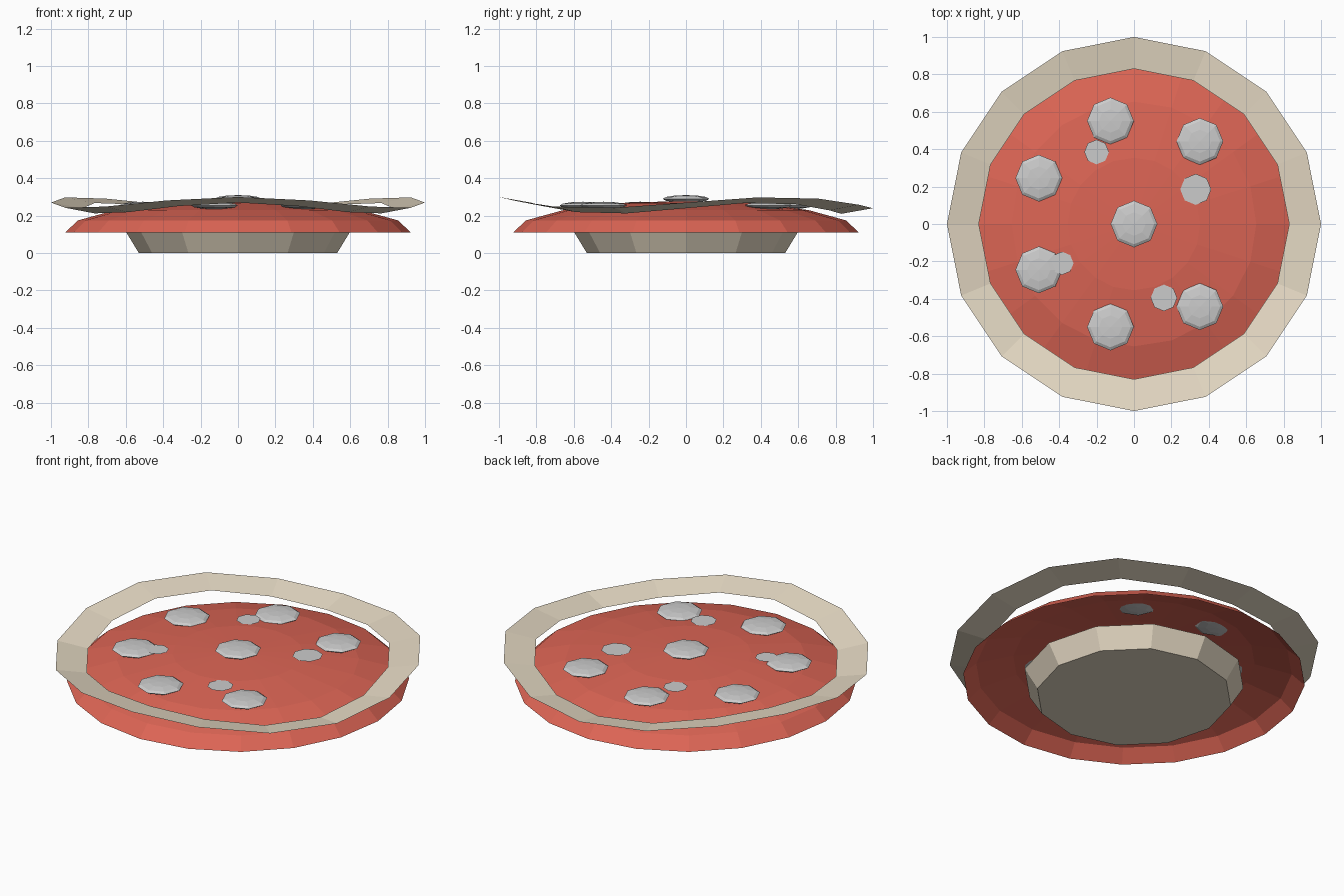
import bpy, bmesh
from math import sin, cos, pi, sqrt

if "Cube" in bpy.data.objects:
    bpy.data.objects.remove(bpy.data.objects["Cube"])


def material(name, rgb):
    m = bpy.data.materials.new(name)
    m.diffuse_color = (*rgb, 1)
    m.use_nodes = True
    m.node_tree.nodes["Principled BSDF"].inputs["Base Color"].default_value = m.diffuse_color
    return m


red = material("red", (0.72, 0.13, 0.09))
cream = material("cream", (0.80, 0.71, 0.56))


def finish(bm, name, mat=None):
    me = bpy.data.meshes.new(name)
    bm.to_mesh(me)
    bm.free()
    ob = bpy.data.objects.new(name, me)
    bpy.context.collection.objects.link(ob)
    if mat:
        me.materials.append(mat)
    return ob


def loft(name, n, rings, mat, closed=False, apex=None):
    """Join rings of n points; each ring is (radius, height function of angle)."""
    bm = bmesh.new()
    loops = []
    for r, h in rings:
        angles = [2 * pi * i / n for i in range(n)]
        loops.append([bm.verts.new((r * cos(a), r * sin(a), h(a))) for a in angles])
    for lo, hi in zip(loops, loops[1:]):
        for i in range(n):
            j = (i + 1) % n
            bm.faces.new((lo[i], lo[j], hi[j], hi[i]))
    if closed:
        bm.faces.new(loops[0][::-1])
        bm.faces.new(loops[-1])
    if apex is not None:
        tip = bm.verts.new((0, 0, apex))
        for i in range(n):
            bm.faces.new((loops[-1][i], loops[-1][(i + 1) % n], tip))
    return finish(bm, name, mat)


def level(z):
    return lambda a: z


CAP_R, CAP_Z, CAP_H = 0.925, 0.11, 0.17


def cap_height(x, y):
    return CAP_Z + CAP_H * sqrt(1 - (x * x + y * y) / CAP_R ** 2)


# Tapered foot
loft("base", 12, [(0.53, level(0)), (0.60, level(0.115))], cream, closed=True)

# Open flattened dome
rings = [(CAP_R * cos(k * pi / 8), level(CAP_Z + CAP_H * sin(k * pi / 8))) for k in range(4)]
loft("dome", 20, rings, red, apex=CAP_Z + CAP_H)

# Wavy rim ribbon
loft("wavy_rim", 16, [(1.0, lambda a: 0.27 + 0.03 * sin(3 * a)),
                      (0.83, lambda a: 0.24 + 0.03 * sin(3 * a))], cream)

# Large domed spots: one in the middle, six around it
centres = [(0, 0)] + [(0.565 * cos(2 * pi * k / 7), 0.565 * sin(2 * pi * k / 7)) for k in range(1, 7)]
for k, (x, y) in enumerate(centres):
    bm = bmesh.new()
    bmesh.ops.create_uvsphere(bm, u_segments=8, v_segments=6, radius=1)
    for v in bm.verts:
        v.co = (x + 0.125 * v.co.x, y + 0.125 * v.co.y, cap_height(x, y) + 0.01 + 0.02 * v.co.z)
    finish(bm, f"large_spot_{k}")

# Small flat spots
for k, (x, y, r) in enumerate([(-0.20, 0.385, 0.066), (0.33, 0.185, 0.083),
                               (-0.385, -0.21, 0.062), (0.16, -0.395, 0.071)]):
    bm = bmesh.new()
    bmesh.ops.create_circle(bm, cap_ends=True, segments=8, radius=r)
    bmesh.ops.translate(bm, verts=bm.verts, vec=(x, y, cap_height(x, y) + 0.008))
    finish(bm, f"small_spot_{k}")
